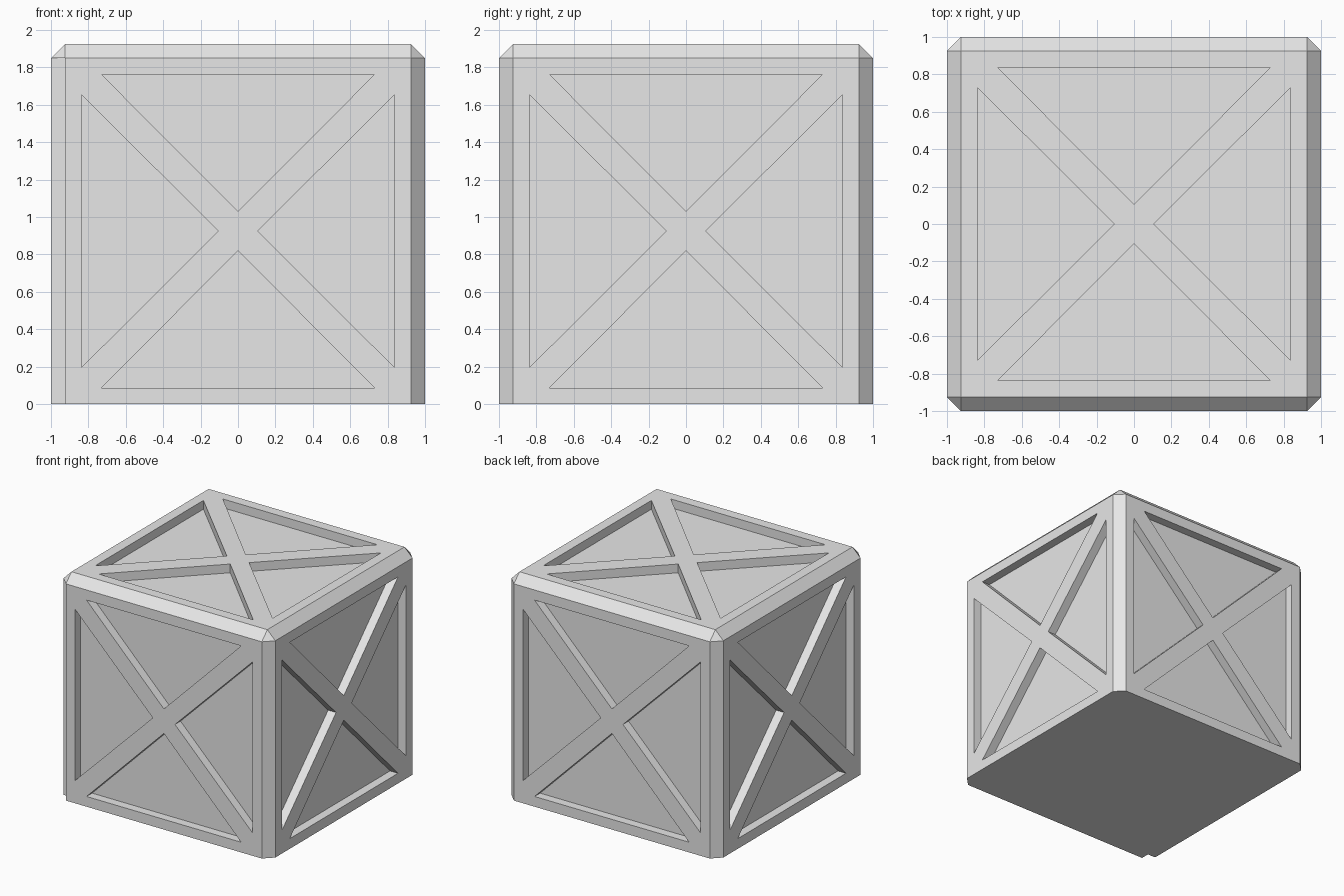
import bpy
import bmesh
from math import pi
from mathutils import Matrix, Vector

OUT = 1.0      # half size of the crate
IN = 0.925     # half size inside the chamfers, and depth of the recess floors
EDGE = 0.838   # outer side of each triangular recess
WIDE = 0.73    # half length of that side
APEX = 0.105   # tip of the recess near the middle

cube = bpy.data.objects.get("Cube")
if cube:
    bpy.data.objects.remove(cube, do_unlink=True)

grey = bpy.data.materials.new("light grey")
grey.use_nodes = True
colour = (0.8, 0.8, 0.8, 1)
grey.diffuse_color = colour
grey.node_tree.nodes["Principled BSDF"].inputs["Base Color"].default_value = colour

bm = bmesh.new()


def face(points, matrix=Matrix()):
    bm.faces.new([bm.verts.new(matrix @ Vector(p)) for p in points])


def braced_panel(matrix):
    """Square side with a cross brace and four sunken triangles."""
    for k in range(4):
        m = matrix @ Matrix.Rotation(k * pi / 2, 4, 'Z')
        a, b, c = (-IN, IN, OUT), (IN, IN, OUT), (0, 0, OUT)
        rim = [(-WIDE, EDGE, OUT), (WIDE, EDGE, OUT), (0, APEX, OUT)]
        floor = [(x, y, IN) for x, y, z in rim]
        face([a, b, rim[1], rim[0]], m)
        face([b, c, rim[2], rim[1]], m)
        face([c, a, rim[0], rim[2]], m)
        face(floor, m)
        for i in range(3):
            j = (i + 1) % 3
            face([rim[i], rim[j], floor[j], floor[i]], m)


# Top and four sides
braced_panel(Matrix())
turns = [Matrix.Rotation(k * pi / 2, 4, 'Z') for k in range(4)]
for turn in turns:
    braced_panel(turn @ Matrix.Rotation(pi / 2, 4, 'X'))

# Chamfered edges and corners, starting from the front left corner of the plan
base = []
for k, turn in enumerate(turns):
    p, q, r = (-IN, -OUT), (-OUT, -IN), (-IN, -IN)
    face([(-IN, -OUT, IN), (IN, -OUT, IN), (IN, -IN, OUT), (-IN, -IN, OUT)], turn)
    face([(*p, IN), (*q, IN), (*r, OUT)], turn)
    # One upright is left out, showing the square inner corner
    outline = [q, r, p] if k == 0 else [q, p]
    for s, t in zip(outline, outline[1:]):
        face([(*s, -IN), (*t, -IN), (*t, IN), (*s, IN)], turn)
    if k == 0:
        face([(*s, IN) for s in outline], turn)
    base += [turn @ Vector((*s, -IN)) for s in outline]

# Flat underside
face(base)

bmesh.ops.remove_doubles(bm, verts=bm.verts, dist=0.0005)
bmesh.ops.recalc_face_normals(bm, faces=bm.faces)
bmesh.ops.translate(bm, verts=bm.verts, vec=(0, 0, IN))

mesh = bpy.data.meshes.new("crate")
bm.to_mesh(mesh)
bm.free()
mesh.materials.append(grey)
bpy.context.collection.objects.link(bpy.data.objects.new("crate", mesh))
